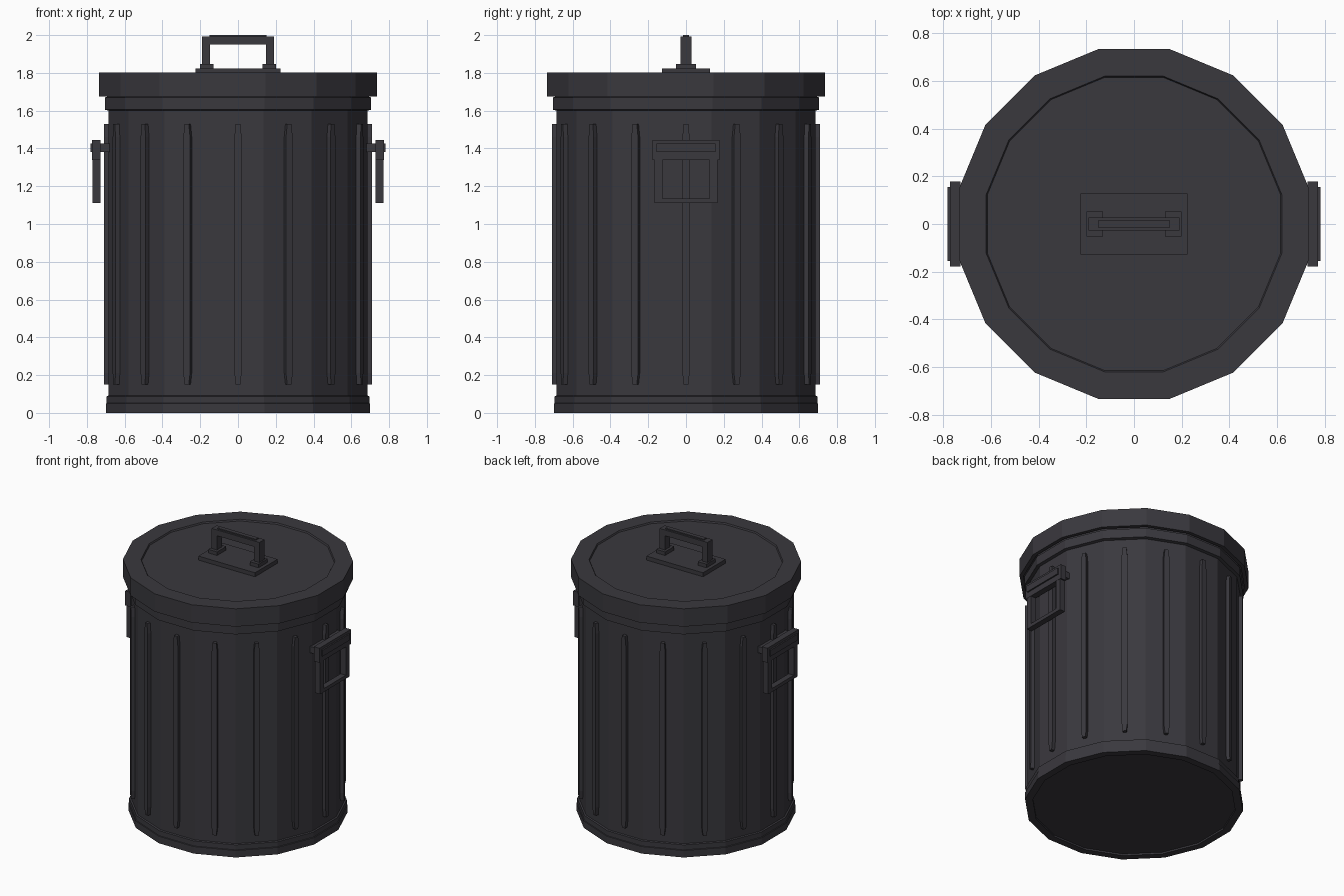
import bpy, bmesh, math
from mathutils import Matrix, Vector

if "Cube" in bpy.data.objects:
    bpy.data.objects.remove(bpy.data.objects["Cube"])

SIDES = 16
metal = bpy.data.materials.new("dark_grey_metal")
metal.diffuse_color = (0.042, 0.040, 0.048, 1)
metal.use_nodes = True
metal.node_tree.nodes["Principled BSDF"].inputs["Base Color"].default_value = metal.diffuse_color


def finish(name, bm):
    bmesh.ops.recalc_face_normals(bm, faces=bm.faces)
    mesh = bpy.data.meshes.new(name)
    bm.to_mesh(mesh)
    bm.free()
    mesh.materials.append(metal)
    obj = bpy.data.objects.new(name, mesh)
    bpy.context.collection.objects.link(obj)
    return obj


def lathe(name, profile):
    """Sixteen-sided closed solid from (flat-side radius, z) pairs."""
    bm = bmesh.new()
    rings = []
    for apothem, z in profile:
        r = apothem / math.cos(math.pi / SIDES)
        angles = [(i + 0.5) * math.tau / SIDES for i in range(SIDES)]
        rings.append([bm.verts.new((r * math.cos(a), r * math.sin(a), z)) for a in angles])
    for low, high in zip(rings, rings[1:]):
        for i in range(SIDES):
            j = (i + 1) % SIDES
            bm.faces.new((low[i], low[j], high[j], high[i]))
    bm.faces.new(rings[0])
    bm.faces.new(rings[-1])
    return finish(name, bm)


def add_box(bm, x, y, z):
    """Box given by its (min, max) along each axis."""
    size = Vector((x[1] - x[0], y[1] - y[0], z[1] - z[0]))
    mid = Vector((sum(x) / 2, sum(y) / 2, sum(z) / 2))
    bmesh.ops.create_cube(bm, size=1, matrix=Matrix.Translation(mid) @ Matrix.Diagonal(size).to_4x4())


def boxes(name, *parts):
    bm = bmesh.new()
    for part in parts:
        add_box(bm, *part)
    return finish(name, bm)


# Can: recessed floor, foot band, straight wall, rim band
lathe("can_body", [(0.65, 0.012), (0.65, 0), (0.70, 0), (0.70, 0.05), (0.695, 0.052),
                   (0.695, 0.088), (0.685, 0.092), (0.685, 1.60), (0.705, 1.605),
                   (0.705, 1.67), (0.69, 1.675), (0.69, 1.70)])

# Lid: overhanging skirt, shallow sunken top
lathe("lid", [(0.71, 1.70), (0.71, 1.675), (0.735, 1.675), (0.735, 1.803),
              (0.62, 1.803), (0.615, 1.793)])

# Raised ribs, one per side, narrowing towards the ends
bm = bmesh.new()
for k in range(SIDES):
    turn = Matrix.Rotation(k * math.tau / SIDES, 4, 'Z')
    sections = []
    for z, half in ((0.15, 0.012), (0.21, 0.019), (1.46, 0.019), (1.53, 0.012)):
        corners = ((0.67, -half), (0.71, -half), (0.71, half), (0.67, half))
        sections.append([bm.verts.new(turn @ Vector((x, y, z))) for x, y in corners])
    for a, b in zip(sections, sections[1:]):
        for i in range(4):
            j = (i + 1) % 4
            bm.faces.new((a[i], a[j], b[j], b[i]))
    bm.faces.new(sections[0])
    bm.faces.new(sections[-1])
finish("wall_ribs", bm)

# Lid handle: plate, feet, posts, grip
boxes("lid_handle_plate", ((-0.225, 0.225), (-0.128, 0.128), (1.785, 1.822)))
for side, name in ((-1, "left"), (1, "right")):
    def span(a, b):
        return tuple(sorted((side * a, side * b)))
    boxes("lid_handle_foot_" + name, (span(0.13, 0.20), (-0.052, 0.052), (1.82, 1.848)))
    boxes("lid_handle_post_" + name, (span(0.148, 0.19), (-0.028, 0.028), (1.845, 1.96)))

    # Hanging side handle: hinge bar, header and square frame
    boxes("side_handle_hinge_" + name, (span(0.68, 0.782), (-0.155, 0.155), (1.38, 1.425)))
    boxes("side_handle_frame_" + name,
          (span(0.728, 0.772), (-0.178, 0.178), (1.34, 1.445)),
          (span(0.728, 0.770), (-0.168, -0.125), (1.11, 1.34)),
          (span(0.728, 0.770), (0.125, 0.168), (1.11, 1.34)),
          (span(0.728, 0.770), (-0.125, 0.125), (1.11, 1.135)))
boxes("lid_handle_grip", ((-0.19, 0.19), (-0.028, 0.028), (1.95, 1.992)),
      ((-0.152, 0.152), (-0.015, 0.015), (1.99, 2.0)))
